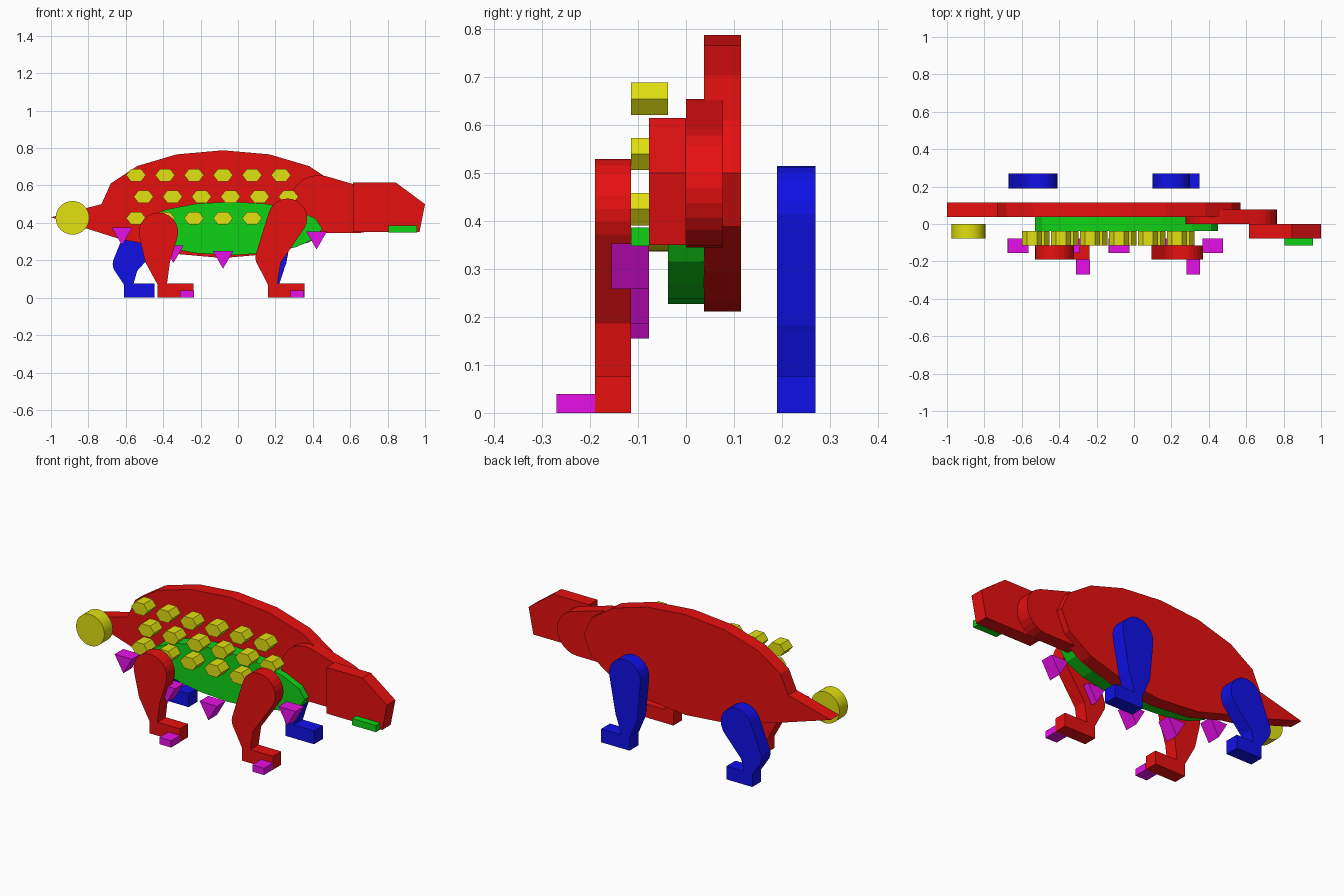
import bpy, bmesh, math
from mathutils import Vector
from mathutils.geometry import convex_hull_2d

if "Cube" in bpy.data.objects:
    bpy.data.objects.remove(bpy.data.objects["Cube"])


def material(name, rgb):
    m = bpy.data.materials.new(name)
    m.diffuse_color = (*rgb, 1)
    m.use_nodes = True
    m.node_tree.nodes["Principled BSDF"].inputs["Base Color"].default_value = m.diffuse_color
    return m


RED = material("red", (0.8, 0.005, 0.005))
GREEN = material("green", (0.005, 0.65, 0.008))
BLUE = material("blue", (0.005, 0.005, 0.8))
YELLOW = material("yellow", (0.75, 0.75, 0.005))
MAGENTA = material("magenta", (0.8, 0.005, 0.8))


def slab(name, pts, y0, y1, mat):
    """Extrude an x-z outline from y0 to y1."""
    bm = bmesh.new()
    face = bm.faces.new([bm.verts.new((x, y0, z)) for x, z in pts])
    ext = bmesh.ops.extrude_face_region(bm, geom=[face])["geom"]
    bmesh.ops.translate(bm, vec=(0, y1 - y0, 0),
                        verts=[v for v in ext if isinstance(v, bmesh.types.BMVert)])
    bmesh.ops.recalc_face_normals(bm, faces=bm.faces)
    me = bpy.data.meshes.new(name)
    bm.to_mesh(me)
    bm.free()
    me.materials.append(mat)
    ob = bpy.data.objects.new(name, me)
    bpy.context.collection.objects.link(ob)
    return ob


def box(name, x0, x1, z0, z1, y0, y1, mat):
    return slab(name, [(x0, z0), (x1, z0), (x1, z1), (x0, z1)], y0, y1, mat)


def ellipse(cx, cz, rx, rz, n):
    return [(cx + rx * math.cos(math.tau * i / n), cz + rz * math.sin(math.tau * i / n))
            for i in range(n)]


def capsule(c1, r1, c2, r2, n=24):
    """Outline of two circles joined by their tangents."""
    pts = [Vector(p) for p in ellipse(*c1, r1, r1, n) + ellipse(*c2, r2, r2, n)]
    return [pts[i][:] for i in convex_hull_2d(pts)]


# Body: elliptical shell running into a pointed tail
shell = ellipse(-0.08, 0.5, 0.65, 0.288, 16)
body = shell[:9] + [(-1.0, 0.43), (-0.62, 0.31)] + shell[10:]
slab("body", body, 0.038, 0.115, RED)
slab("belly", ellipse(-0.04, 0.37, 0.49, 0.143, 16), -0.038, 0.038, GREEN)

# Neck, head and jaw
slab("neck", capsule((0.43, 0.5), 0.155, (0.64, 0.47), 0.125), 0.0, 0.077, RED)
slab("head", [(0.615, 0.35), (0.97, 0.35), (1.0, 0.5), (0.845, 0.615), (0.615, 0.615)],
     -0.077, 0.0, RED)
box("jaw", 0.805, 0.957, 0.348, 0.387, -0.115, -0.077, GREEN)

# Tail club
club = slab("tail_club", ellipse(-0.885, 0.427, 0.09, 0.09, 32), -0.077, 0.0, YELLOW)

# Back plates: three staggered rows of hexagons
for row, (x0, z) in enumerate([(-0.545, 0.655), (-0.505, 0.54), (-0.545, 0.425)]):
    for i in range(6):
        slab(f"plate_{row}_{i}", ellipse(x0 + i * 0.155, z, 0.053, 0.039, 6),
             -0.115, -0.038, YELLOW)

# Belly spikes, pointing down
for i, (x, z) in enumerate([(-0.62, 0.375), (-0.345, 0.28), (-0.08, 0.25),
                            (0.18, 0.28), (0.42, 0.353)]):
    slab(f"belly_spike_{i}", [(x - 0.055, z), (x + 0.055, z), (x, z - 0.095)],
         -0.155, -0.077, MAGENTA)


# Legs: tapered thigh, short shank and a block foot
def leg(name, hip, r, knee, foot_x, toe_x, y0, y1, mat):
    slab(name + "_thigh", capsule(hip, r, knee, 0.07), y0, y1, mat)
    kx, kz = knee
    slab(name + "_shank", [(foot_x, 0.07), (foot_x + 0.05, 0.07),
                           (kx + 0.067, kz - 0.015), (kx - 0.06, kz - 0.035)], y0, y1, mat)
    box(name + "_foot", foot_x, toe_x, 0, 0.077, y0, y1, mat)


leg("near_front_leg", (0.265, 0.425), 0.105, (0.163, 0.215), 0.16, 0.355, -0.19, -0.115, RED)
leg("near_rear_leg", (-0.425, 0.35), 0.105, (-0.43, 0.215), -0.43, -0.237, -0.19, -0.115, RED)
leg("far_front_leg", (0.2, 0.415), 0.1, (0.19, 0.2), 0.17, 0.35, 0.19, 0.27, BLUE)
leg("far_rear_leg", (-0.51, 0.325), 0.1, (-0.6, 0.18), -0.61, -0.447, 0.19, 0.27, BLUE)

# Claws on the near feet
for name, x in (("front_claw", 0.28), ("rear_claw", -0.31)):
    box(name, x, x + 0.074, 0, 0.039, -0.27, -0.19, MAGENTA)

# Smooth the round rim of the tail club
bpy.context.view_layer.objects.active = club
club.select_set(True)
bpy.ops.object.shade_smooth_by_angle()
